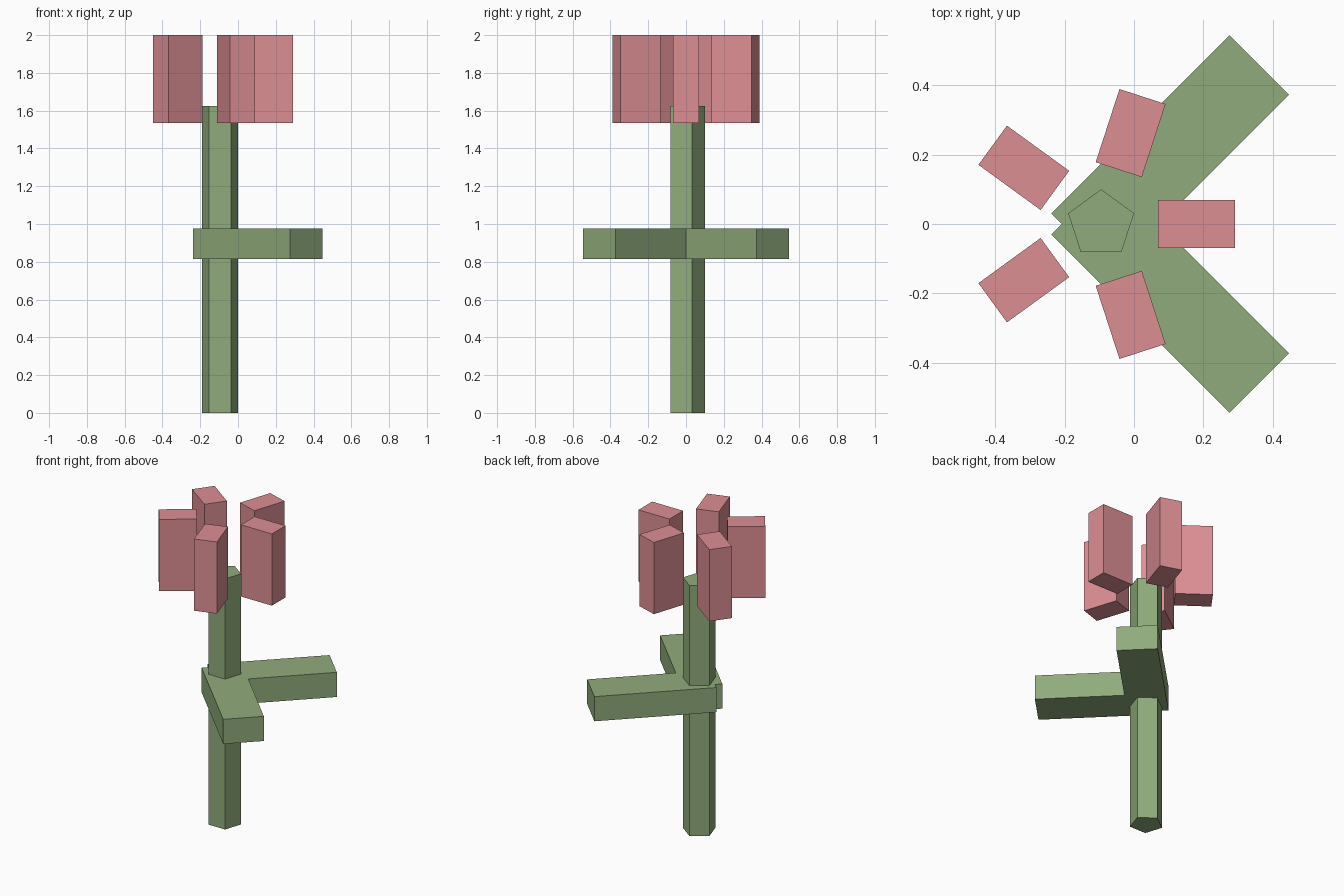
import bpy
from math import radians, cos, sin, tau

if "Cube" in bpy.data.objects:
    bpy.data.objects.remove(bpy.data.objects["Cube"])

STEM_X = -0.095


def material(name, rgb):
    mat = bpy.data.materials.new(name)
    mat.diffuse_color = (*rgb, 1)
    mat.use_nodes = True
    mat.node_tree.nodes["Principled BSDF"].inputs["Base Color"].default_value = mat.diffuse_color
    return mat


def block(name, center, size, angle, mat):
    bpy.ops.mesh.primitive_cube_add(size=1, location=center, rotation=(0, 0, angle))
    ob = bpy.context.object
    ob.name = name
    ob.scale = size
    bpy.ops.object.transform_apply(location=False, rotation=False, scale=True)
    ob.data.materials.append(mat)
    return ob


green = material("leaf_green", (0.28, 0.41, 0.20))
pink = material("petal_pink", (0.72, 0.275, 0.296))

# Five-sided stem
bpy.ops.mesh.primitive_cylinder_add(vertices=5, radius=0.1, depth=1.625,
                                    location=(STEM_X, 0, 0.8125))
stem = bpy.context.object
stem.name = "stem"
stem.data.materials.append(green)

# Two leaves spreading in a V from the stem
for name, side in (("leaf_back", 1), ("leaf_front", -1)):
    block(name, (0.104, side * 0.202, 0.895), (0.728, 0.243, 0.16),
          side * radians(45), green)

# Ring of five upright petals around the stem tip
for i in range(5):
    a = i * tau / 5
    block(f"petal_{i + 1}",
          (STEM_X + 0.276 * cos(a), 0.276 * sin(a), 1.7675),
          (0.222, 0.14, 0.465), a, pink)
